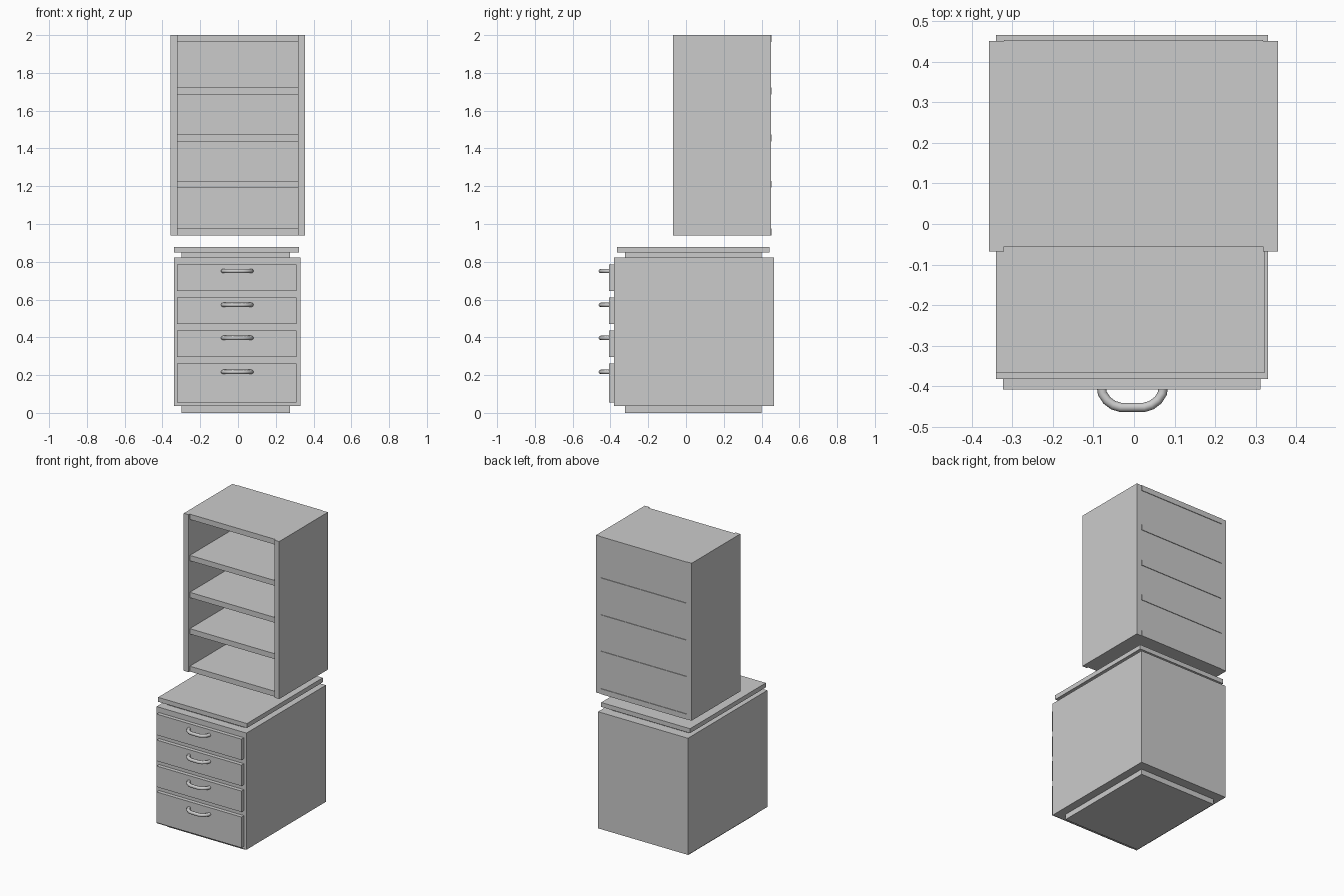
import bpy, bmesh
from mathutils import Vector

if "Cube" in bpy.data.objects:
    bpy.data.objects.remove(bpy.data.objects["Cube"])


def box(name, x, y, z):
    """Axis-aligned box from (min, max) ranges."""
    bm = bmesh.new()
    bmesh.ops.create_cube(bm, size=1)
    for v in bm.verts:
        v.co = Vector(r[0] if c < 0 else r[1] for r, c in zip((x, y, z), v.co))
    me = bpy.data.meshes.new(name)
    bm.to_mesh(me)
    bm.free()
    ob = bpy.data.objects.new(name, me)
    bpy.context.collection.objects.link(ob)
    return ob


def handle(name, z):
    """Bent tube pull, open ends sunk into the drawer front."""
    half = [(0.076, -0.400), (0.074, -0.417), (0.063, -0.434),
            (0.047, -0.446), (0.029, -0.4515)]
    cx = -0.004
    path = [(cx - dx, y) for dx, y in half] + [(cx + dx, y) for dx, y in reversed(half)]
    cu = bpy.data.curves.new(name, 'CURVE')
    cu.dimensions = '3D'
    cu.bevel_depth = 0.0115
    cu.bevel_resolution = 2
    cu.use_fill_caps = True
    sp = cu.splines.new('POLY')
    sp.points.add(len(path) - 1)
    for p, (px, py) in zip(sp.points, path):
        p.co = (px, py, z, 1)
    sp.use_smooth = True
    ob = bpy.data.objects.new(name, cu)
    bpy.context.collection.objects.link(ob)


# Drawer cabinet: plinth, body, recessed neck and worktop
box("plinth", (-0.298, 0.275), (-0.323, 0.40), (0, 0.036))
box("cabinet_body", (-0.34, 0.33), (-0.381, 0.465), (0.036, 0.822))
box("neck", (-0.298, 0.275), (-0.323, 0.40), (0.822, 0.848))
box("worktop", (-0.34, 0.322), (-0.365, 0.443), (0.848, 0.878))

# Drawer fronts with handles
drawers = [(0.054, 0.261, 0.217), (0.295, 0.436, 0.397),
           (0.470, 0.611, 0.572), (0.645, 0.786, 0.751)]
for i, (z0, z1, hz) in enumerate(drawers, 1):
    box(f"drawer_front_{i}", (-0.322, 0.311), (-0.407, -0.381), (z0, z1))
    handle(f"drawer_handle_{i}", hz)

# Upper bookcase: sides, shelves and back panel
for name, xr in (("side_left", (-0.357, -0.32)), ("side_right", (0.318, 0.355))):
    box(name, xr, (-0.068, 0.450), (0.939, 2.0))
for i, z0 in enumerate((0.939, 1.192, 1.437, 1.686, 1.964), 1):
    box(f"shelf_{i}", (-0.32, 0.318), (-0.056, 0.453), (z0, z0 + 0.036))
box("back_panel", (-0.32, 0.318), (0.430, 0.449), (0.945, 1.995))
